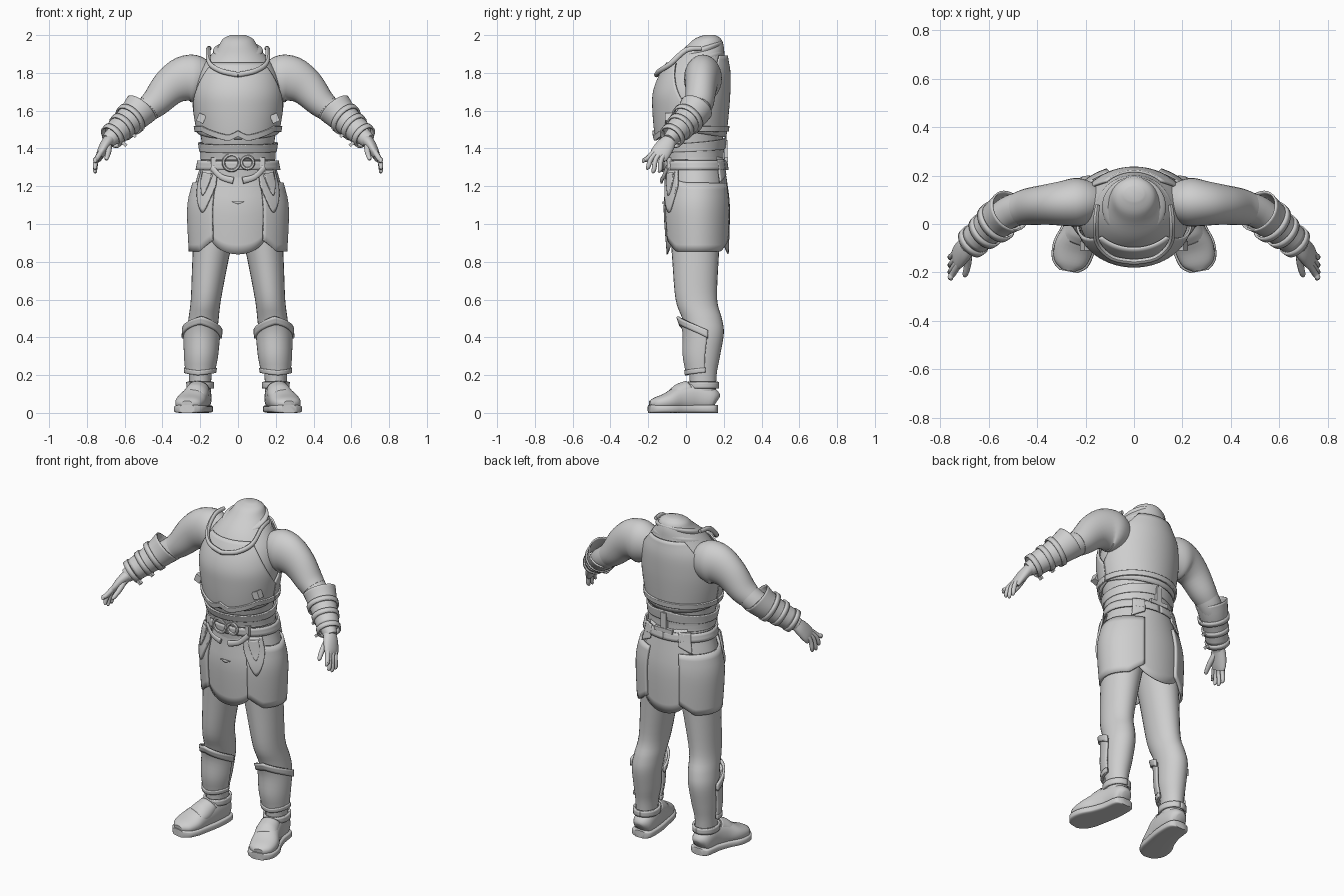
import bpy, bmesh
from math import sin, cos, pi, radians, copysign
from mathutils import Vector

cube = bpy.data.objects.get("Cube")
if cube:
    bpy.data.objects.remove(cube, do_unlink=True)

grey = bpy.data.materials.new("plain_grey")
grey.use_nodes = True
TONE = (0.62, 0.62, 0.62, 1)
grey.diffuse_color = TONE
grey.node_tree.nodes["Principled BSDF"].inputs["Base Color"].default_value = TONE
parts = []


def finish(name, bm, mirror=False, thick=0):
    """Turn a bmesh into a named part, optionally mirrored and thickened."""
    mesh = bpy.data.meshes.new(name)
    bm.to_mesh(mesh)
    bm.free()
    mesh.materials.append(grey)
    ob = bpy.data.objects.new(name, mesh)
    bpy.context.collection.objects.link(ob)
    if thick:
        solid = ob.modifiers.new("thickness", 'SOLIDIFY')
        solid.thickness, solid.offset = thick, 1
    if mirror:
        ob.modifiers.new("mirror", 'MIRROR').use_mirror_merge = False
    parts.append(ob)
    return ob


def refine(rows, k=4):
    """Smooth a list of section rows with a Catmull-Rom spline."""
    rows = [Vector(r) for r in rows]
    out = []
    for i in range(len(rows) - 1):
        p, q = rows[i], rows[i + 1]
        a, d = rows[max(i - 1, 0)], rows[min(i + 2, len(rows) - 1)]
        for j in range(k):
            t = j / k
            out.append(p + (q - a) * t / 2 + (a * 2 - p * 5 + q * 4 - d) * t * t / 2
                       + (p * 3 - a - q * 3 + d) * t ** 3 / 2)
    return out + [rows[-1]]


def oval(ang, power):
    c, s = cos(ang), sin(ang)
    return copysign(abs(c) ** (2 / power), c), copysign(abs(s) ** (2 / power), s)


def loft(name, rows, flat=False, tilt=0, ref=(0, 1, 0), power=2, seg=28,
         mirror=True, cap=True, thick=0, k=4):
    """Skin oval sections (x, y, z, radius a, radius b) along a path."""
    rows = refine(rows, k)
    pts = [Vector(r[:3]) for r in rows]
    bm = bmesh.new()
    rings = []
    for i, r in enumerate(rows):
        a, b = Vector((1, 0, 0)), Vector((0, 1, tilt))
        if not flat:
            t = (pts[min(i + 1, len(pts) - 1)] - pts[max(i - 1, 0)]).normalized()
            a = Vector(ref)
            a = (a - t * a.dot(t)).normalized()
            b = t.cross(a)
        ring = []
        for s in range(seg):
            c, d = oval(2 * pi * s / seg, power)
            ring.append(bm.verts.new(pts[i] + a * c * r[3] + b * d * r[4]))
        rings.append(ring)
    for lo, hi in zip(rings, rings[1:]):
        for s in range(seg):
            e = (s + 1) % seg
            bm.faces.new((lo[s], lo[e], hi[e], hi[s]))
    if cap:
        bm.faces.new(rings[0])
        bm.faces.new(rings[-1])
    bmesh.ops.recalc_face_normals(bm, faces=bm.faces)
    return finish(name, bm, mirror, thick)


def plate(name, table, mid, half, bot, top, off=.01, thick=.01, mirror=False, n=32, m=10):
    """Bend a sheet round a sectioned form; its outline comes from functions."""
    fn = lambda f: f if callable(f) else (lambda _: f)
    half, bot, top = fn(half), fn(bot), fn(top)
    rows = refine(table)
    bm = bmesh.new()
    grid = []
    for j in range(m + 1):
        line = []
        for i in range(n + 1):
            u, v = 2 * i / n - 1, j / m
            z = bot(u) * (1 - v) + top(u) * v
            lo, hi = rows[0], rows[-1]
            for p, q in zip(rows, rows[1:]):
                if p[2] <= z <= q[2]:
                    lo, hi = p, q
                    break
            r = lo.lerp(hi, min(max((z - lo[2]) / (hi[2] - lo[2]), 0), 1))
            ang = radians(mid + u * half(v))
            line.append(bm.verts.new((r[0] + (r[3] + off) * cos(ang),
                                      r[1] + (r[4] + off) * sin(ang), z)))
        grid.append(line)
    for lo, hi in zip(grid, grid[1:]):
        for i in range(n):
            bm.faces.new((lo[i], lo[i + 1], hi[i + 1], hi[i]))
    return finish(name, bm, mirror, thick)


def box(name, at, size, turn=0, mirror=True):
    bm = bmesh.new()
    bmesh.ops.create_cube(bm, size=1)
    for v in bm.verts:
        x, y, z = (c * s for c, s in zip(v.co, size))
        v.co = Vector(at) + Vector((x * cos(turn) - z * sin(turn), y, x * sin(turn) + z * cos(turn)))
    return finish(name, bm, mirror)


# Section tables: x, y, z, radius across, radius deep
TORSO = [(0, .05, .98, .17, .13), (0, .05, 1.2, .195, .15), (0, .035, 1.35, .185, .15),
         (0, .025, 1.45, .195, .17), (0, .025, 1.6, .22, .185), (0, .03, 1.7, .225, .187),
         (0, .05, 1.8, .205, .168), (0, .07, 1.88, .155, .135), (0, .1, 1.94, .105, .1),
         (0, .115, 1.98, .08, .07), (0, .125, 2, .04, .03)]
SKIRT = [(0, .06, .84, .24, .16), (0, .055, 1.08, .25, .172), (0, .055, 1.2, .226, .16),
         (0, .05, 1.3, .198, .15), (0, .04, 1.37, .188, .15)]
LEG = [(.2, .09, .06, .055, .068), (.2, .09, .2, .06, .072), (.195, .09, .3, .073, .09),
       (.19, .1, .42, .08, .1), (.182, .085, .5, .08, .105), (.17, .055, .6, .08, .11),
       (.147, .05, .8, .095, .122), (.12, .05, 1, .11, .135), (.1, .05, 1.1, .1, .13)]

# Body and legs
loft("torso", TORSO, flat=True, mirror=False, seg=40)
loft("legs", LEG, flat=True)

# Breastplate and backplate, narrowing at the armholes
arm_cut = lambda v: 91 - 46 * max(0, (v - .3) / .7) ** .8
plate("breastplate", TORSO, -90, arm_cut, lambda u: 1.45 + .04 * u * u, 1.85, .008, m=20)
plate("backplate", TORSO, 90, arm_cut, lambda u: 1.46 + .03 * u * u, 1.89, .008, m=20)

# Waist bands: bowed rib edge, under-band and lower lames
bow = lambda u: 1.435 + .055 * min(1, abs(u) * 1.6) ** 1.5 + .03 * max(0, 1 - abs(u) * 7)
plate("rib_edge_front", TORSO, -90, 91, bow, lambda u: bow(u) + .03, .016, .012)
plate("rib_edge_back", TORSO, 90, 91, 1.49, 1.52, .016, .012)
plate("waist_lame", TORSO, -90, 180, lambda u: 1.38 + .02 * u * u, lambda u: 1.42 + .04 * u * u, .01, n=64)
plate("lower_lame", TORSO, -90, 180, 1.34, lambda u: 1.38 + .03 * u * u, .004, n=64)

# Cowl around the neck with stacked folds
loft("cowl", [(0, .05, 1.83, .155, .15), (0, .05, 1.865, .16, .152), (0, .05, 1.885, .14, .138),
              (0, .06, 1.885, .125, .122), (0, .07, 1.92, .132, .125), (0, .08, 1.935, .115, .11),
              (0, .09, 1.94, .09, .09)], flat=True, tilt=.3, mirror=False, seg=40)
loft("collar_trim", [(.15, .08, 1.93, .012, .01), (.158, 0, 1.92, .014, .012), (.15, -.08, 1.85, .014, .012),
                     (.09, -.14, 1.81, .014, .012), (0, -.157, 1.79, .014, .012)], seg=10, ref=(0, 0, 1))

# Belt, buckles and hanging straps
plate("belt", SKIRT, -90, 180, 1.285, 1.335, .014, n=64, m=3)
for name, x, size in (("main_buckle", -.035, .042), ("spare_buckle", .05, .032)):
    bpy.ops.mesh.primitive_torus_add(major_segments=20, minor_segments=6, major_radius=size,
                                     minor_radius=.009, location=(x, -.125, 1.325), rotation=(pi / 2, 0, 0))
    ob = bpy.context.object
    ob.name = name
    ob.data.materials.append(grey)
    parts.append(ob)
box("belt_loops", (.13, -.085, 1.31), (.025, .03, .085))
box("rear_strap", (0, .21, 1.37), (.035, .018, .15), mirror=False)
box("rear_cross_strap", (0, .213, 1.34), (.12, .018, .025), mirror=False)
box("side_clasp", (.195, -.09, 1.56), (.04, .04, .045), .4)
loft("hanging_straps", [(.14, -.1, 1.3, .015, .006), (.09, -.12, 1.25, .015, .006),
                        (.025, -.13, 1.23, .018, .008)], seg=10, ref=(0, 0, 1))

# Front and back cloth flaps with rounded ends
round_end = lambda u: .84 + .14 * (1 - (1 - min(1, u * u)) ** .5)
plate("front_flap", SKIRT, -90, 40, round_end, 1.34, -.004, .006)
plate("back_flap", SKIRT, 90, 40, round_end, 1.36, 0, .006)
plate("flap_notch", SKIRT, -90, 7, lambda u: 1.105 + .012 * abs(u), 1.12, .003, .006, n=6, m=2)

# Hip plates and the pointed pockets in front of them
hem = lambda u: .855 + .06 * max(0, abs(u) - .65) / .35
rim = lambda u: 1.215 + .07 * max(0, -u) ** 3
plate("hip_plates", SKIRT, 3, 62, hem, rim, .006, .014, mirror=True)
plate("upper_hip_cloth", SKIRT, 3, 60, 1.19, 1.36, -.004, .008, mirror=True)
point = lambda u: 1.06 + .14 * abs(u) ** 1.5
plate("pockets", SKIRT, -47, 15, point, 1.285, .02, .012, mirror=True, n=12)
plate("pocket_flaps", SKIRT, -47, 11, lambda u: point(u) + .09, 1.27, .03, .01, mirror=True, n=12)
plate("rear_hip_tabs", SKIRT, 55, 10, lambda u: 1.24 + .02 * u, 1.34, .014, .01, mirror=True, n=8)

# Shin guards with a peaked, flared top
peak = lambda u: .5 - .075 * abs(u) ** 1.3
foot_edge = lambda u: .2 + .015 * abs(u)
plate("shin_guards", LEG, -82, 88, foot_edge, peak, .006, .012, mirror=True)
plate("shin_top_rims", LEG, -82, 90, lambda u: peak(u) - .03, lambda u: peak(u) + .012, .016, .012, mirror=True, m=3)
plate("shin_bottom_rims", LEG, -82, 90, foot_edge, lambda u: foot_edge(u) + .025, .014, .01, mirror=True, m=3)
plate("ankle_cuffs", LEG, -82, 180, .13, .165, .004, .012, mirror=True, m=3)

# Shoes, soles and instep plates
SHOE = [(.197, .163, .06, .025, .03), (.198, .14, .07, .055, .06), (.205, .05, .085, .063, .08),
        (.225, -.03, .075, .07, .07), (.25, -.1, .058, .08, .048), (.264, -.16, .048, .066, .034),
        (.27, -.19, .044, .03, .02)]
loft("shoes", SHOE, ref=(1, 0, 0), power=2.3)
loft("soles", [(x, y * 1.03, .021, a + .008, .021) for x, y, z, a, b in SHOE], ref=(1, 0, 0), power=5)
loft("instep_plates", [(.208, .02, .13, .05, .04), (.22, -.03, .1, .06, .05),
                       (.235, -.07, .085, .062, .035)], ref=(1, 0, 0), thick=.006, cap=False)

# Sleeves, forearms and bracers
loft("sleeves", [(.17, .09, 1.76, .08, .1), (.23, .09, 1.77, .1, .125), (.29, .085, 1.765, .093, .12),
                 (.36, .08, 1.725, .083, .1), (.43, .072, 1.65, .077, .08), (.47, .064, 1.615, .07, .07)])
loft("forearms", [(.42, .075, 1.66, .065, .068), (.5, .055, 1.59, .068, .068), (.57, .01, 1.54, .06, .062),
                  (.65, -.06, 1.475, .045, .048), (.69, -.09, 1.44, .036, .04)])
loft("bracers", [(.512, .055, 1.615, .083, .086), (.55, .028, 1.572, .073, .076), (.6, -.015, 1.525, .062, .064),
                 (.655, -.065, 1.475, .055, .057)], cap=False, thick=.008)
for i, (t, r) in enumerate(((.25, .08), (.6, .068), (1, .06))):
    a = Vector((.53, .04, 1.592)).lerp(Vector((.655, -.065, 1.475)), t)
    step = Vector((.018, -.015, -.016))
    loft(f"bracer_strap_{i + 1}", [(*a, r, r), (*(a + step), r - .002, r - .002)], cap=False, thick=.01, k=1)
    box(f"strap_end_{i + 1}", a + Vector((-.045, -.025, -.045)), (.05, .02, .016), .7)

# Hands: palm, four fingers and a thumb
loft("palms", [(.675, -.08, 1.452, .034, .032), (.7, -.105, 1.42, .048, .03),
               (.725, -.135, 1.375, .052, .024), (.735, -.15, 1.35, .045, .016)])
fingers = {"index": (-.183, -.228, 1.325), "middle": (-.163, -.207, 1.29),
           "ring": (-.14, -.178, 1.272), "little": (-.115, -.145, 1.275)}
for finger, (y, tip, z) in fingers.items():
    loft(f"{finger}_fingers", [(.72, y + .02, 1.39, .014, .015), (.748, (y + tip) / 2, 1.345, .013, .014),
                               (.757, tip + .008, z + .015, .012, .012), (.753, tip, z, .006, .006)], seg=10, k=3)
loft("thumbs", [(.685, -.11, 1.425, .018, .018), (.685, -.16, 1.385, .015, .015),
                (.695, -.205, 1.35, .012, .012), (.7, -.215, 1.34, .006, .006)], seg=10, k=3, ref=(1, 0, 0))

# Smooth shading with crisp edges
for ob in bpy.context.view_layer.objects:
    ob.select_set(ob in parts)
bpy.context.view_layer.objects.active = parts[0]
bpy.ops.object.shade_smooth_by_angle(angle=radians(40))
